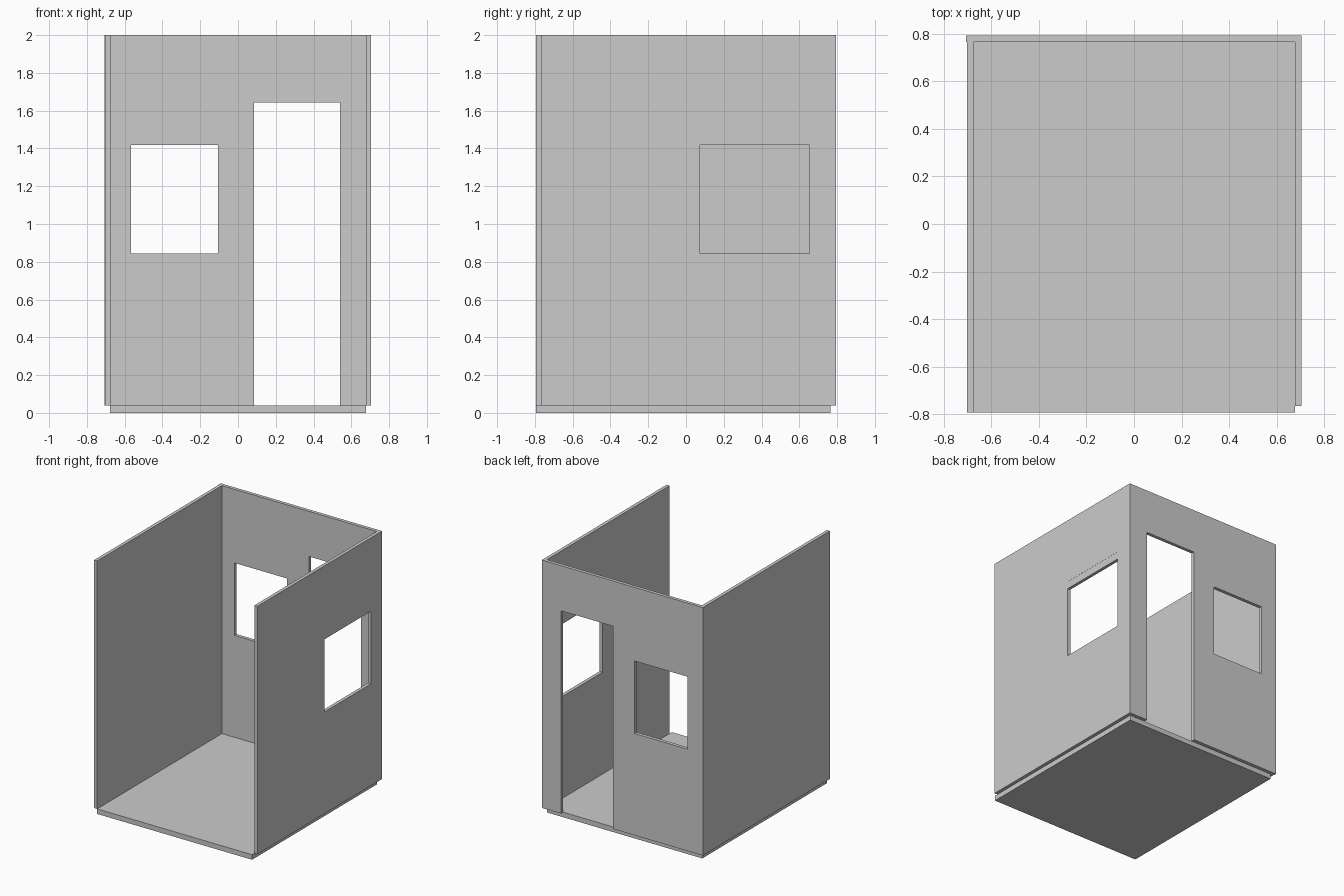
import bpy, bmesh
from mathutils import Vector

if "Cube" in bpy.data.objects:
    bpy.data.objects.remove(bpy.data.objects["Cube"])


def panel(name, origin, u_dir, depth, size, openings=()):
    """Upright or flat slab: u along u_dir, v along z, openings as (u0, u1, v0, v1)."""
    u_dir, depth, origin = Vector(u_dir), Vector(depth), Vector(origin)
    us = sorted({0, size[0], *[u for o in openings for u in o[:2]]})
    vs = sorted({0, size[1], *[v for o in openings for v in o[2:]]})
    bm = bmesh.new()
    for u0, u1 in zip(us, us[1:]):
        for v0, v1 in zip(vs, vs[1:]):
            mu, mv = (u0 + u1) / 2, (v0 + v1) / 2
            if any(o[0] < mu < o[1] and o[2] < mv < o[3] for o in openings):
                continue
            bm.faces.new([bm.verts.new(origin + u_dir * u + Vector((0, 0, v)))
                          for u, v in ((u0, v0), (u1, v0), (u1, v1), (u0, v1))])
    bmesh.ops.remove_doubles(bm, verts=bm.verts, dist=1e-5)
    ext = bmesh.ops.extrude_face_region(bm, geom=bm.faces[:], use_keep_orig=True)
    bmesh.ops.translate(bm, vec=depth,
                        verts=[g for g in ext["geom"] if isinstance(g, bmesh.types.BMVert)])
    bmesh.ops.recalc_face_normals(bm, faces=bm.faces)
    mesh = bpy.data.meshes.new(name)
    bm.to_mesh(mesh)
    bm.free()
    obj = bpy.data.objects.new(name, mesh)
    bpy.context.collection.objects.link(obj)
    return obj


X, Y = (1, 0, 0), (0, 1, 0)
BASE, TOP, T = 0.04, 2.0, 0.027
H = TOP - BASE

# floor slab
panel("floor", (-0.678, -0.793, 0), X, (0, 1.558, 0), (1.356, BASE))

# left wall, solid
panel("left_wall", (-0.703, -0.793, BASE), Y, (T, 0, 0), (1.56, H))

# right wall with a window
y0 = -0.765
panel("right_wall", (0.705, y0, BASE), Y, (-T, 0, 0), (0.793 - y0, H),
      [(0.075 - y0, 0.653 - y0, 0.845 - BASE, 1.477 - BASE)])

# filler strip along the top of the right window
panel("window_lintel", (0.704, 0.075, 1.418), Y, (-T + 0.002, 0, 0), (0.578, 0.059))

# back wall with a window and a doorway open at the bottom
x0 = -0.706
panel("back_wall", (x0, 0.793, BASE), X, (0, -T, 0), (0.678 - x0, H),
      [(-0.567 - x0, -0.106 - x0, 0.845 - BASE, 1.418 - BASE),
       (0.085 - x0, 0.54 - x0, 0, 1.643 - BASE)])
